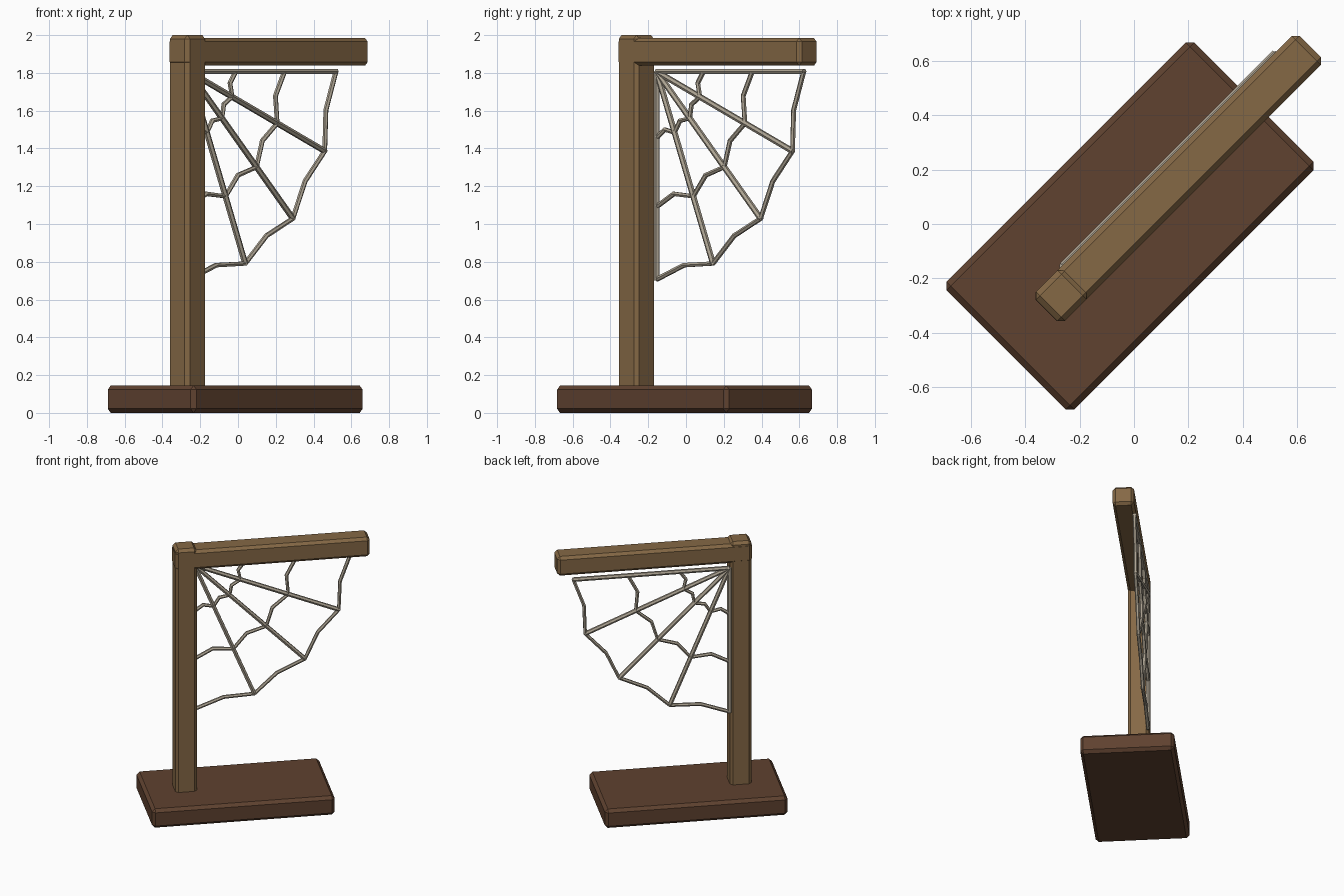
import bpy
from math import cos, sin, pi
from mathutils import Matrix

if "Cube" in bpy.data.objects:
    bpy.data.objects.remove(bpy.data.objects["Cube"])

TURN = Matrix.Rotation(pi / 4, 4, 'Z')   # whole model sits diagonally


def material(name, rgb):
    m = bpy.data.materials.new(name)
    m.diffuse_color = (*rgb, 1)
    m.use_nodes = True
    m.node_tree.nodes["Principled BSDF"].inputs["Base Color"].default_value = m.diffuse_color
    return m


DARK = material("dark_wood", (0.115, 0.054, 0.029))
WOOD = material("wood", (0.235, 0.14, 0.06))
SILK = material("silk", (0.42, 0.37, 0.29))


def block(name, lo, hi, bevel, mat):
    """Chamfered box between two corners, in the unturned frame."""
    bpy.ops.mesh.primitive_cube_add(size=1)
    ob = bpy.context.object
    ob.name = name
    size = [b - a for a, b in zip(lo, hi)]
    mid = [(a + b) / 2 for a, b in zip(lo, hi)]
    ob.data.transform(Matrix.Translation(mid) @ Matrix.Diagonal((*size, 1)))
    mod = ob.modifiers.new("chamfer", 'BEVEL')
    mod.width = bevel
    mod.segments = 1
    ob.data.materials.append(mat)
    ob.matrix_world = TURN


def strand(name, points, radius):
    """Six-sided thread along (distance, angle) points around the web corner."""
    cu = bpy.data.curves.new(name, 'CURVE')
    cu.dimensions = '3D'
    cu.bevel_depth = radius
    cu.bevel_resolution = 1
    cu.use_fill_caps = True
    sp = cu.splines.new('POLY')
    sp.points.add(len(points) - 1)
    for p, (r, a) in zip(sp.points, points):
        p.co = (-0.293 + r * cos(a), 0.074, 1.807 - r * sin(a), 1)
    cu.materials.append(SILK)
    ob = bpy.data.objects.new(name, cu)
    bpy.context.collection.objects.link(ob)
    ob.matrix_world = TURN
    bpy.ops.object.select_all(action='DESELECT')
    ob.select_set(True)
    bpy.context.view_layer.objects.active = ob
    bpy.ops.object.convert(target='MESH')
    bpy.ops.object.shade_flat()


# wooden stand
block("base", (-0.66, -0.327, 0), (0.628, 0.337, 0.145), 0.022, DARK)
block("post", (-0.451, -0.072, 0.07), (-0.299, 0.078, 2.0), 0.02, WOOD)
block("beam", (-0.453, -0.072, 1.838), (0.919, 0.079, 1.985), 0.02, WOOD)

# web spokes fanning from the inner corner
STEP = pi / 8
for i in range(5):
    strand(f"web_spoke_{i + 1}", [(0, i * STEP), (1.105, i * STEP)], 0.016)

# sagging cross threads
for n, (r, sag) in enumerate([(0.35, 0.313), (0.715, 0.66), (1.1, 1.045)]):
    pts = [(sag if k % 2 else r, k * STEP / 2) for k in range(9)]
    strand(f"web_ring_{n + 1}", pts, 0.0135)
